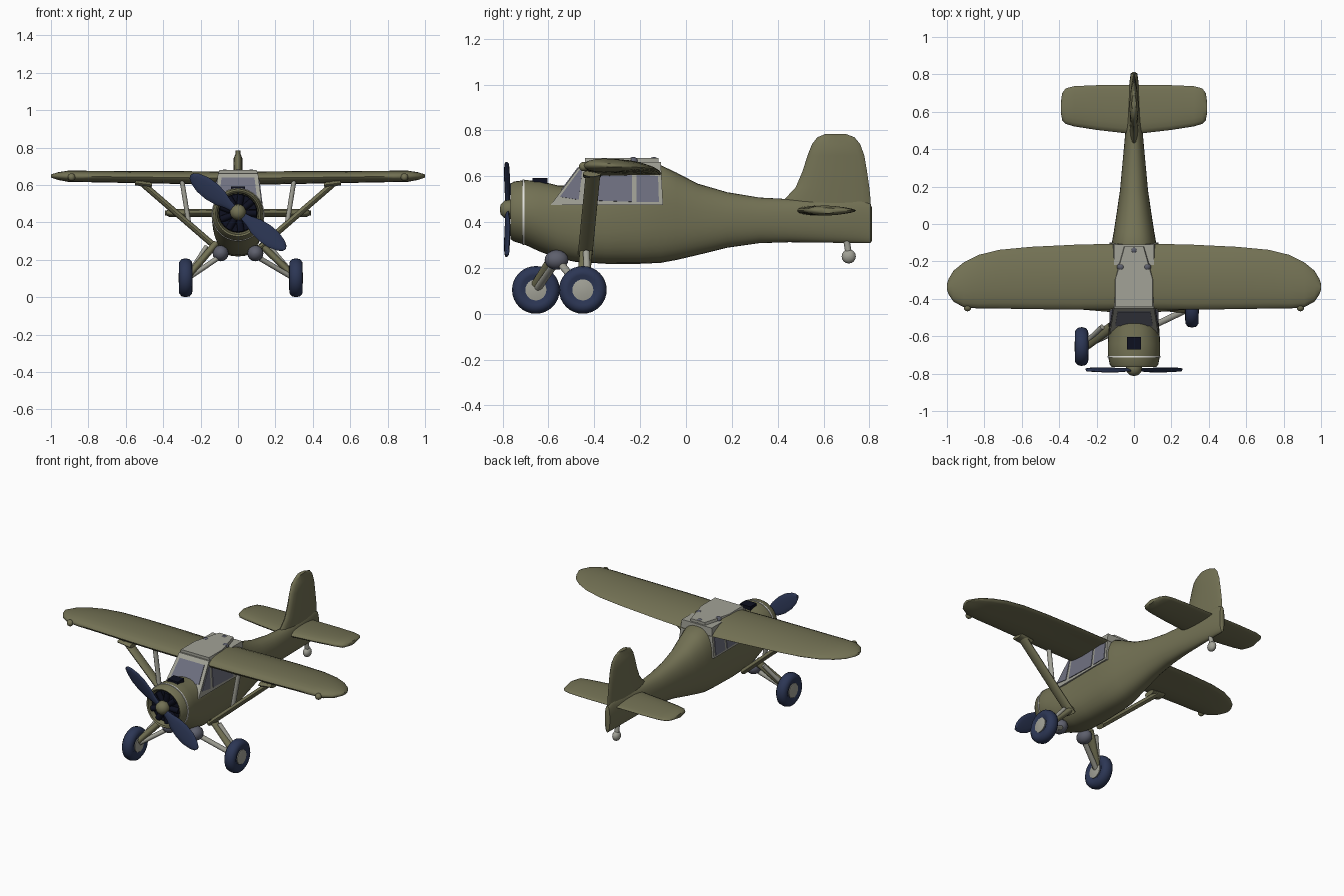
import bpy, bmesh
from math import sin, cos, pi, radians
from mathutils import Vector

cube = bpy.data.objects.get("Cube")
if cube:
    bpy.data.objects.remove(cube, do_unlink=True)


def material(name, r, g, b):
    m = bpy.data.materials.new(name)
    m.use_nodes = True
    m.diffuse_color = (r, g, b, 1)
    bsdf = m.node_tree.nodes["Principled BSDF"]
    bsdf.inputs["Base Color"].default_value = (r, g, b, 1)
    bsdf.inputs["Roughness"].default_value = 0.7
    return m


OLIVE = material("olive paint", 0.17, 0.165, 0.088)
NAVY = material("navy rubber", 0.025, 0.037, 0.09)
GREY = material("light grey", 0.36, 0.36, 0.31)
GLASS = material("blue grey glass", 0.16, 0.165, 0.22)
SLATE = material("slate metal", 0.11, 0.115, 0.15)
BLACK = material("engine black", 0.004, 0.005, 0.014)
WHITE = material("white stripe", 0.75, 0.75, 0.72)


def loft(name, rings, mat, angle=40):
    """Skin a list of equal-length point rings and cap both ends."""
    bm = bmesh.new()
    rows = [[bm.verts.new(p) for p in ring] for ring in rings]
    n = len(rows[0])
    for a, b in zip(rows, rows[1:]):
        for i in range(n):
            j = (i + 1) % n
            bm.faces.new((a[i], a[j], b[j], b[i]))
    bm.faces.new(rows[0])
    bm.faces.new(rows[-1])
    bmesh.ops.recalc_face_normals(bm, faces=bm.faces)
    mesh = bpy.data.meshes.new(name)
    bm.to_mesh(mesh)
    bm.free()
    mesh.materials.append(mat)
    mesh.polygons.foreach_set("use_smooth", [True] * len(mesh.polygons))
    mesh.set_sharp_from_angle(angle=radians(angle))
    obj = bpy.data.objects.new(name, mesh)
    bpy.context.collection.objects.link(obj)
    return obj


def lathe(name, center, axis, profile, mat, n=24):
    """Revolve (offset, radius) pairs around an axis."""
    c, d = Vector(center), Vector(axis).normalized()
    u = d.orthogonal().normalized()
    v = d.cross(u)
    ang = [2 * pi * i / n for i in range(n)]
    return loft(name, [[c + d * o + (u * cos(a) + v * sin(a)) * r for a in ang]
                       for o, r in profile], mat)


def ball(name, center, r, mat, axis=(0, 1, 0), stretch=1):
    prof = [(-r * stretch * cos(pi * i / 10), max(r * sin(pi * i / 10), r * 0.02)) for i in range(11)]
    return lathe(name, center, axis, prof, mat, 16)


def strut(name, p, q, ry, rx, mat):
    """Elliptical bar, wider along y than across."""
    p, q = Vector(p), Vector(q)
    d = (q - p).normalized()
    v = d.cross(Vector((0, 1, 0))).normalized()
    u = v.cross(d)
    ang = [2 * pi * i / 14 for i in range(14)]
    return loft(name, [[c + u * cos(a) * ry + v * sin(a) * rx for a in ang] for c in (p, q)], mat)


def plate(name, pts, mat, thick=0.006):
    pts = [Vector(p) for p in pts]
    nrm = (pts[1] - pts[0]).cross(pts[2] - pts[1]).normalized() * thick
    return loft(name, [[p - nrm for p in pts], [p + nrm for p in pts]], mat)


def section(y, hw, zb, zt, e=2.0, grow=0.0, n=32):
    """Superellipse fuselage cross-section."""
    zc, hh = (zb + zt) / 2, (zt - zb) / 2 + grow
    ring = []
    for i in range(n):
        c, s = cos(2 * pi * i / n), sin(2 * pi * i / n)
        ring.append(((hw + grow) * abs(c) ** (2 / e) * (1 if c > 0 else -1), y,
                     zc + hh * abs(s) ** (2 / e) * (1 if s > 0 else -1)))
    return ring


def foil(lead, trail, half, droop=0.0, n=20):
    """Aerofoil outline as (y, height) pairs."""
    out = []
    for i in range(n):
        a = 2 * pi * i / n
        f = cos(a)
        out.append(((lead + trail) / 2 + (trail - lead) / 2 * f,
                    half * sin(a) * (1 - 0.3 * f) - droop * max(f, 0) ** 2))
    return out


# Fuselage with a hollow cowl mouth
loft("fuselage", [section(*s) for s in (
    (-0.72, 0.105, 0.345, 0.555), (-0.76, 0.112, 0.335, 0.56), (-0.765, 0.12, 0.325, 0.568),
    (-0.75, 0.13, 0.315, 0.577), (-0.7, 0.14, 0.30, 0.583), (-0.64, 0.14, 0.272, 0.58, 2.1),
    (-0.56, 0.135, 0.242, 0.56, 2.3), (-0.48, 0.128, 0.226, 0.56, 2.5), (-0.35, 0.126, 0.218, 0.59, 2.5),
    (-0.2, 0.124, 0.218, 0.63, 2.5), (-0.11, 0.12, 0.222, 0.648, 2.5), (-0.04, 0.108, 0.235, 0.615, 2.4),
    (0.05, 0.094, 0.256, 0.568, 2.3), (0.18, 0.075, 0.288, 0.53, 2.2), (0.32, 0.062, 0.308, 0.507, 2.2),
    (0.45, 0.05, 0.312, 0.5, 2.2), (0.62, 0.037, 0.31, 0.5, 2.2), (0.76, 0.024, 0.308, 0.5, 2.2),
    (0.805, 0.018, 0.308, 0.48, 2.2), (0.812, 0.006, 0.32, 0.46))], OLIVE)
loft("cowl_stripe", [section(y, 0.139, 0.303, 0.582, 2, 0.003) for y in (-0.713, -0.705)], WHITE)

# Engine, spinner and propeller
HUB = Vector((0, -0.78, 0.455))
lathe("engine_disc", (0, -0.73, 0.45), (0, 1, 0), [(-0.01, 0.1), (0.0, 0.104)], BLACK)
for i in range(9):
    a = 2 * pi * i / 9
    lathe("engine_cylinder", (0, -0.745, 0.45), (cos(a), 0, sin(a)),
          [(0.03, 0.014), (0.06, 0.018), (0.1, 0.018)], BLACK, 10)
lathe("spinner", HUB, (0, 1, 0), [(-0.032, 0.006), (-0.028, 0.022), (-0.012, 0.038), (0.012, 0.043), (0.05, 0.03)], OLIVE)
for side, tilt in ((-1, 38), (1, 38)):
    along = Vector((cos(radians(tilt)), 0, -sin(radians(tilt)))) * side
    across = Vector((sin(radians(tilt)), 0.22 * side, cos(radians(tilt))))
    blade = []
    for s, w in ((0.02, 0.016), (0.07, 0.026), (0.12, 0.043), (0.18, 0.052), (0.24, 0.049),
                 (0.29, 0.034), (0.315, 0.018), (0.322, 0.004)):
        blade.append([HUB + along * s + across * w * cos(pi * k / 6) + Vector((0, 0.008 * sin(pi * k / 6), 0))
                      for k in range(12)])
    loft("propeller_blade", blade, NAVY)
loft("top_intake", [[(x, y, z) for x, y in ((-0.037, -0.67), (0.037, -0.67), (0.037, -0.605), (-0.037, -0.605))]
                    for z in (0.56, 0.592)], BLACK)

# Cabin shell, roof and panes
def rect(hw, front, back, z):
    return [(-hw, front, z), (hw, front, z), (hw, back, z), (-hw, back, z)]


loft("cabin_frame", [rect(0.13, -0.59, -0.1, 0.475), rect(0.107, -0.45, -0.11, 0.662)], GREY)
loft("cabin_roof", [[(-a, -0.44, z), (a, -0.44, z), (a, -0.3, z), (b, -0.12, z), (-b, -0.12, z), (-a, -0.3, z)]
                    for z, a, b in ((0.65, 0.108, 0.055), (0.679, 0.1, 0.05))], GREY)


def slope(z):
    return -0.59 + (z - 0.475) * 0.749


plate("windshield", [(x, slope(z), z) for x, z in ((-0.1, 0.54), (0.1, 0.54), (0.088, 0.638), (-0.088, 0.638))], GLASS, 0.004)
for side in (-1, 1):
    for pane in (((-0.55, 0.51), (-0.468, 0.497), (-0.452, 0.63), (-0.462, 0.63)),
                 ((-0.44, 0.495), (-0.235, 0.488), (-0.235, 0.625), (-0.43, 0.625)),
                 ((-0.215, 0.488), (-0.118, 0.487), (-0.122, 0.6), (-0.215, 0.61))):
        plate("side_window", [(side * (0.13 - (z - 0.475) * 0.123), y, z) for y, z in pane], GLASS, 0.004)
for x, y in ((0, -0.14), (0.07, -0.23), (-0.07, -0.23)):
    ball("roof_knob", (x, y, 0.665), 0.021, SLATE, (0, 0, 1), 0.9)

# Wings and tailplane, mirrored by side
WING = ((0.06, -0.455, -0.105), (0.3, -0.458, -0.11), (0.55, -0.455, -0.122), (0.72, -0.452, -0.138),
        (0.83, -0.452, -0.165), (0.91, -0.445, -0.205), (0.965, -0.415, -0.25), (0.992, -0.375, -0.295), (1.0, -0.35, -0.32))
TAIL = ((0.0, 0.48, 0.742), (0.2, 0.503, 0.742), (0.32, 0.522, 0.737), (0.365, 0.535, 0.725), (0.384, 0.555, 0.7), (0.39, 0.59, 0.66))
for side in (-1, 1):
    rings = []
    for x, lead, trail in WING:
        half = 0.035 - 0.007 * x if x < 0.95 else 0.024 - 0.016 * (x - 0.95) / 0.05
        rings.append([(side * x, y, 0.636 + 0.012 * x + h) for y, h in foil(lead, trail, half, 0.03 * (1 - x * 0.8))])
    loft("wing", rings, OLIVE, 60)
    ball("wingtip_fitting", (side * 0.89, -0.447, 0.642), 0.02, OLIVE)
    loft("tailplane", [[(side * x, y, 0.45 + h) for y, h in foil(lead, trail, 0.021 if x < 0.38 else 0.012)]
                       for x, lead, trail in TAIL], OLIVE, 60)

# Fin and tail wheel
FIN = ((0.44, 0.4, 0.808), (0.5, 0.43, 0.805), (0.55, 0.478, 0.8), (0.62, 0.508, 0.79), (0.69, 0.53, 0.778),
       (0.74, 0.55, 0.76), (0.77, 0.573, 0.735), (0.785, 0.61, 0.695))
loft("tail_fin", [[(h, y, z) for y, h in foil(lead, trail, 0.023 if z < 0.77 else 0.012)] for z, lead, trail in FIN], OLIVE, 60)
strut("tail_wheel_stalk", (0, 0.7, 0.32), (0, 0.71, 0.26), 0.014, 0.014, GREY)
ball("tail_wheel", (0, 0.71, 0.25), 0.031, GREY, (1, 0, 0), 0.75)

# Wing struts, undercarriage and wheels
for side, wx, wy in ((1, 0.31, -0.45), (-1, 0.28, -0.655)):
    strut("wing_strut", (side * 0.11, -0.44, 0.26), (side * 0.52, -0.405, 0.615), 0.032, 0.017, OLIVE)
    strut("strut_foot", (side * 0.46, -0.41, 0.6), (side * 0.55, -0.41, 0.612), 0.04, 0.014, OLIVE)
    strut("jury_strut", (side * 0.262, -0.43, 0.39), (side * 0.3, -0.42, 0.625), 0.016, 0.013, GREY)
    root_y = -0.435 if side > 0 else -0.55
    strut("main_leg", (side * 0.12, root_y, 0.285), (side * (wx - 0.015), wy, 0.115), 0.028, 0.019, OLIVE)
    strut("brace_leg", (side * 0.07, -0.56, 0.235), (side * (wx - 0.01), wy, 0.1), 0.017, 0.014, GREY)
    strut("rear_brace", (side * 0.17, root_y, 0.27), (side * (wx - 0.02), wy + 0.02, 0.13), 0.014, 0.012, GREY)
    ball("leg_fairing", (side * 0.093, -0.565, 0.235), 0.043, SLATE, (0, 1, 0), 1.2)
    hub = (side * wx, wy, 0.104)
    lathe("tyre", hub, (1, 0, 0), [(-0.028, 0.05), (-0.036, 0.065), (-0.035, 0.083), (-0.022, 0.099), (0, 0.104),
                                   (0.022, 0.099), (0.035, 0.083), (0.036, 0.065), (0.028, 0.05)], NAVY, 32)
    lathe("wheel_hub", hub, (1, 0, 0), [(-0.038, 0.02), (-0.033, 0.046), (0.033, 0.046), (0.038, 0.02)], GREY)
